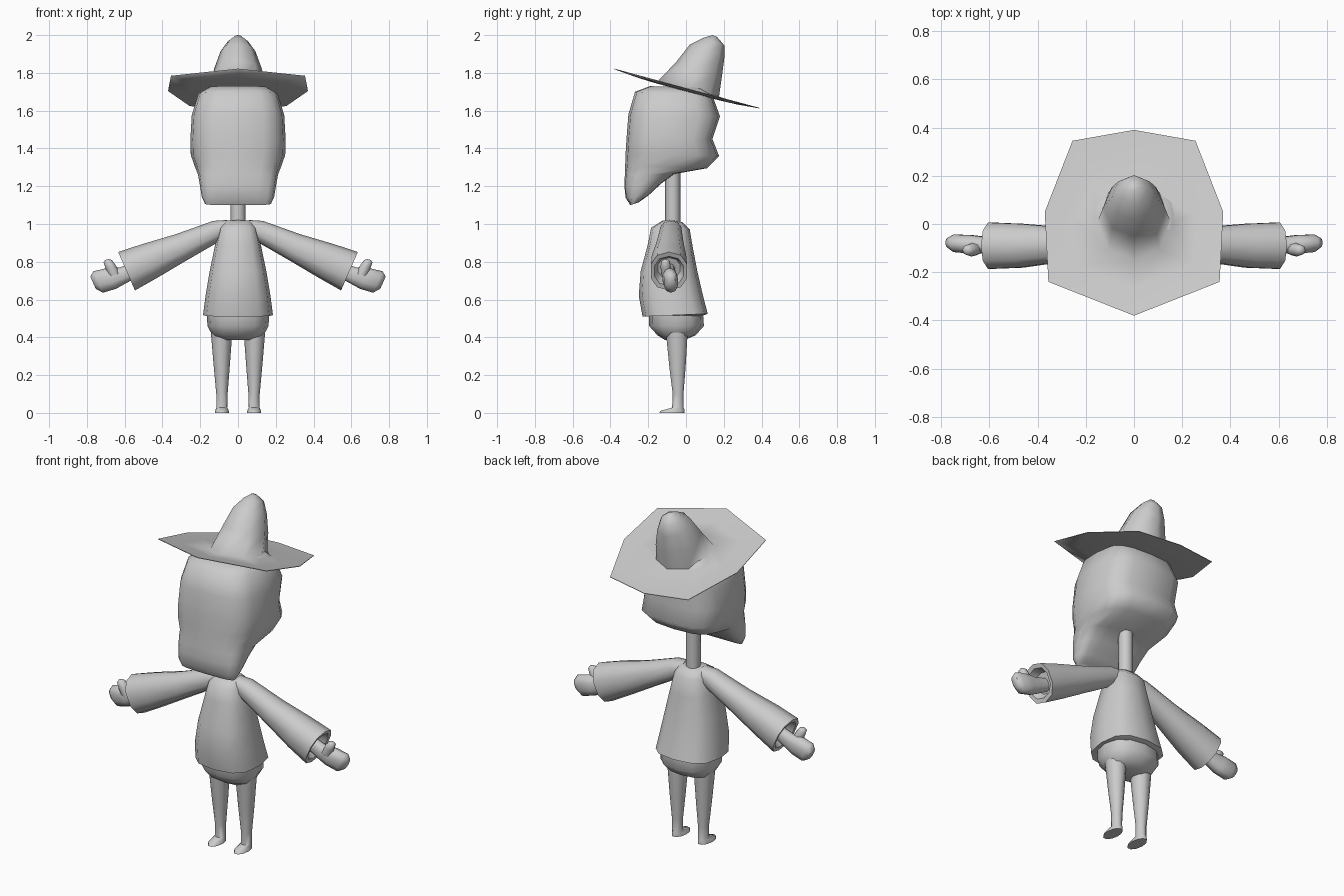
import bpy, bmesh, math
from mathutils import Vector

grey = bpy.data.materials.new("plain_grey")
grey.diffuse_color = (0.6, 0.6, 0.6, 1)


def oval(centre, a, b, n=12, p=2.0):
    """Ring of points around centre with half axes a and b; p above 2 squares it off."""
    pts = []
    for i in range(n):
        t = 2 * math.pi * i / n
        c, s = math.cos(t), math.sin(t)
        u = math.copysign(abs(c) ** (2 / p), c) if abs(c) > 1e-6 else 0
        v = math.copysign(abs(s) ** (2 / p), s) if abs(s) > 1e-6 else 0
        pts.append(Vector(centre) + Vector(a) * u + Vector(b) * v)
    return pts


def slab(yf, zf, yb, zb, hw, x=0, n=12, p=2.0):
    """Ring that runs from a front point to a back point, hw wide to each side."""
    return oval((x, (yf + yb) / 2, (zf + zb) / 2), (hw, 0, 0),
                (0, (yb - yf) / 2, (zb - zf) / 2), n, p)


def loft(name, rings, angle=60, mirror=False):
    bm = bmesh.new()
    loops = [[bm.verts.new(p) for p in r] for r in rings]
    n = len(loops[0])
    for lo, hi in zip(loops, loops[1:]):
        for i in range(n):
            j = (i + 1) % n
            bm.faces.new((lo[i], lo[j], hi[j], hi[i]))
    bm.faces.new(loops[0][::-1])
    bm.faces.new(loops[-1])
    bmesh.ops.recalc_face_normals(bm, faces=bm.faces)
    me = bpy.data.meshes.new(name)
    bm.to_mesh(me)
    bm.free()
    ob = bpy.data.objects.new(name, me)
    bpy.context.collection.objects.link(ob)
    me.materials.append(grey)
    bpy.ops.object.select_all(action='DESELECT')
    ob.select_set(True)
    bpy.context.view_layer.objects.active = ob
    bpy.ops.object.shade_smooth_by_angle(angle=math.radians(angle))
    if mirror:
        m = ob.modifiers.new("mirror", 'MIRROR')
        m.use_mirror_merge = False
    return ob


# Head: long jaw at the front, notched back
loft("head", [slab(*r, n=16, p=3.2) for r in (
    (-0.295, 1.10, -0.25, 1.115, 0.175), (-0.32, 1.14, -0.20, 1.15, 0.192),
    (-0.326, 1.20, -0.13, 1.215, 0.202), (-0.324, 1.26, -0.06, 1.265, 0.212),
    (-0.322, 1.31, 0.11, 1.295, 0.228), (-0.32, 1.37, 0.175, 1.36, 0.25),
    (-0.315, 1.45, 0.14, 1.45, 0.252), (-0.305, 1.58, 0.18, 1.57, 0.245),
    (-0.27, 1.70, 0.14, 1.68, 0.21), (-0.19, 1.73, 0.10, 1.72, 0.15))], 70)

# Hat: eight-sided brim tilted back, with a leaning crown
half = [(0.37, 0.05), (0.255, 0.345), (0, 0.39)]
front = [(0, -0.38), (0.355, -0.24)]
rim_xy = half + [(-x, y) for x, y in half[1::-1]] + [(-0.355, -0.24)] + front


def rim(scale, drop):
    return [Vector((x * scale, y * scale, 1.72 - 0.27 * y * scale - drop)) for x, y in rim_xy]


crown = ((-0.15, 1.755, 0.175, 1.675, 0.15), (-0.05, 1.86, 0.19, 1.78, 0.127),
         (0.02, 1.95, 0.203, 1.88, 0.092), (0.09, 1.985, 0.203, 1.945, 0.055),
         (0.14, 2.0, 0.165, 1.99, 0.015))
loft("hat", [rim(0.45, 0.018), rim(0.7, 0.014), rim(1, 0.003), rim(1, 0), rim(0.7, 0.007)] +
     [slab(*r, n=8) for r in crown], 75)

# Neck
loft("neck", [slab(-0.11, z, -0.03, z, 0.04, n=8) for z in (0.97, 1.32)])

# Coat with a tucked hem
loft("coat", [slab(*r, p=2.7) for r in (
    (-0.19, 0.52, 0.08, 0.51, 0.155), (-0.23, 0.51, 0.115, 0.525, 0.185),
    (-0.25, 0.62, 0.09, 0.62, 0.172), (-0.24, 0.75, 0.06, 0.75, 0.15),
    (-0.20, 0.90, 0.037, 0.87, 0.122), (-0.185, 0.98, 0.02, 0.97, 0.10),
    (-0.12, 1.02, -0.02, 1.01, 0.075))], 60)

# Trouser seat
loft("hips", [slab(*r, p=2.4) for r in (
    (-0.11, 0.385, 0.00, 0.39, 0.09), (-0.15, 0.41, 0.05, 0.41, 0.135),
    (-0.195, 0.46, 0.095, 0.46, 0.162), (-0.195, 0.53, 0.09, 0.53, 0.165))])

# Legs running down into flat pointed feet
loft("leg", [slab(*r, n=10) for r in (
    (-0.145, 0.0, -0.005, 0.0, 0.038, 0.085), (-0.14, 0.01, -0.005, 0.02, 0.035, 0.085),
    (-0.075, 0.028, -0.012, 0.03, 0.028, 0.085), (-0.072, 0.10, -0.012, 0.10, 0.03, 0.085),
    (-0.09, 0.24, 0.00, 0.24, 0.042, 0.086), (-0.11, 0.43, 0.012, 0.43, 0.057, 0.087))],
    mirror=True)


def limb(x, y, z, r, w, n=10):
    """Ring across the arm direction, r high and w deep."""
    return oval((x, y, z), (0.4 * r, 0, 0.916 * r), (0, w, 0), n, 2.3)


# Sleeves widening to an open cuff
loft("sleeve", [limb(*r) for r in (
    (0.04, -0.08, 0.98, 0.045, 0.05), (0.11, -0.08, 0.965, 0.056, 0.058),
    (0.30, -0.085, 0.877, 0.075, 0.075), (0.47, -0.09, 0.803, 0.098, 0.095),
    (0.59, -0.09, 0.75, 0.111, 0.10), (0.588, -0.09, 0.751, 0.085, 0.08),
    (0.55, -0.09, 0.767, 0.06, 0.06))], 50, mirror=True)

# Hands: rounded mitten and a raised thumb
loft("hand", [limb(*r) for r in (
    (0.55, -0.088, 0.755, 0.04, 0.03), (0.61, -0.088, 0.728, 0.045, 0.035),
    (0.67, -0.085, 0.712, 0.06, 0.04), (0.74, -0.08, 0.693, 0.062, 0.038),
    (0.768, -0.078, 0.69, 0.035, 0.022))], mirror=True)
loft("thumb", [oval(c, (r, 0, -0.3 * r), (0, r, 0), 8) for c, r in (
    ((0.655, -0.10, 0.73), 0.03), ((0.675, -0.108, 0.775), 0.027),
    ((0.69, -0.108, 0.803), 0.022), ((0.694, -0.108, 0.812), 0.01))], mirror=True)
